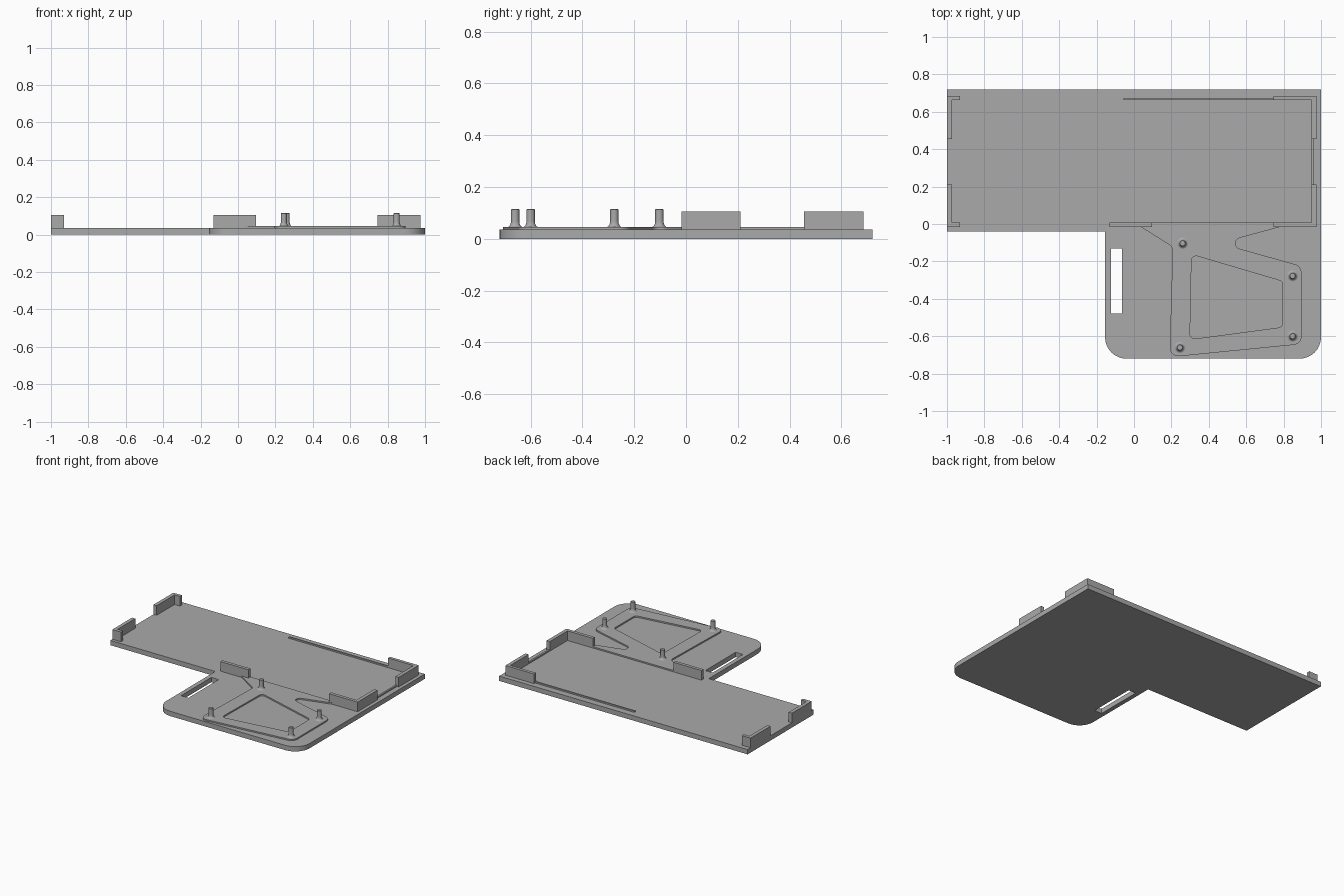
import bpy, math
from mathutils import Vector

cube = bpy.data.objects.get("Cube")
if cube:
    bpy.data.objects.remove(cube, do_unlink=True)

GREY = (0.4, 0.4, 0.4, 1)
mat = bpy.data.materials.new("plain grey")
mat.use_nodes = True
mat.diffuse_color = GREY
mat.node_tree.nodes["Principled BSDF"].inputs["Base Color"].default_value = GREY

BASE_TOP, PAD_TOP, WALL_TOP, PIN_TOP = 0.035, 0.045, 0.105, 0.115


def rounded(corners, steps=8):
    """Outline from (x, y, radius) corners, each rounded by an arc."""
    out = []
    for i, (x, y, r) in enumerate(corners):
        p = Vector((x, y))
        if r == 0:
            out.append(p)
            continue
        a = (Vector(corners[i - 1][:2]) - p).normalized()
        b = (Vector(corners[(i + 1) % len(corners)][:2]) - p).normalized()
        half = a.angle(b) / 2
        centre = p + (a + b).normalized() * r / math.sin(half)
        start = p + a * r / math.tan(half) - centre
        end = p + b * r / math.tan(half) - centre
        sweep = math.pi - 2 * half
        for k in range(steps + 1):
            t = k / steps
            out.append(centre + (start * math.sin((1 - t) * sweep)
                                 + end * math.sin(t * sweep)) / math.sin(sweep))
    return out


def slab(name, loops, z0, z1):
    """Flat plate from outlines; inner outlines become holes."""
    curve = bpy.data.curves.new(name, 'CURVE')
    curve.dimensions = '2D'
    curve.fill_mode = 'BOTH'
    curve.extrude = (z1 - z0) / 2
    for loop in loops:
        pts = rounded(loop)
        spline = curve.splines.new('POLY')
        spline.points.add(len(pts) - 1)
        for sp, p in zip(spline.points, pts):
            sp.co = (p.x, p.y, 0, 1)
        spline.use_cyclic_u = True
    ob = bpy.data.objects.new(name, curve)
    ob.location.z = (z0 + z1) / 2
    bpy.context.collection.objects.link(ob)
    finish(ob, True)


def finish(ob, convert=False):
    bpy.ops.object.select_all(action='DESELECT')
    ob.select_set(True)
    bpy.context.view_layer.objects.active = ob
    if convert:
        bpy.ops.object.convert(target='MESH')
    ob = bpy.context.object
    ob.data.materials.clear()
    ob.data.materials.append(mat)
    bpy.ops.object.shade_smooth_by_angle(angle=math.radians(30))


def rect(x0, x1, y0, y1):
    return [(x0, y0, 0), (x1, y0, 0), (x1, y1, 0), (x0, y1, 0)]


# L-shaped base with a strap slot
slab("base_plate", [
    [(-1, 0.72, 0), (-1, -0.04, 0), (-0.155, -0.04, 0), (-0.155, -0.72, 0.115),
     (1, -0.72, 0.115), (1, 0.72, 0)],
    rect(-0.123, -0.064, -0.479, -0.131)], 0, BASE_TOP)

# Raised frame carrying the pins
slab("mounting_frame", [
    [(0.03, 0.007, 0), (0.03, -0.011, 0), (0.207, -0.123, 0.04), (0.19, -0.712, 0.045),
     (0.896, -0.642, 0.045), (0.896, -0.225, 0.05), (0.46, -0.103, 0.03),
     (0.79, -0.013, 0), (0.79, 0.007, 0)],
    [(0.308, -0.163, 0.025), (0.795, -0.307, 0.025), (0.795, -0.551, 0.025),
     (0.299, -0.617, 0.025)]], BASE_TOP - 0.005, PAD_TOP)

# Corner brackets and the middle stop
F0, F1, B0, B1 = -0.017, 0.007, 0.662, 0.685
for side, xo, xi, xe in (("right", -1, -0.974, -0.93), ("left", 0.975, 0.949, 0.745)):
    for end, o, i, e in (("front", F0, F1, 0.21), ("back", B1, B0, 0.455)):
        slab(f"{end}_{side}_bracket", [[(xo, o, 0), (xe, o, 0), (xe, i, 0),
             (xi, i, 0), (xi, e, 0), (xo, e, 0)]], BASE_TOP - 0.005, WALL_TOP)
slab("middle_stop", [rect(-0.13, 0.095, F0, F1)], BASE_TOP - 0.005, WALL_TOP)

# Low locating lips between the brackets
slab("back_lip", [rect(-0.055, 0.745, B0, 0.673)], BASE_TOP - 0.005, PAD_TOP)
slab("side_lip", [rect(0.949, 0.962, 0.21, 0.455)], BASE_TOP - 0.005, PAD_TOP)

# Pins with flared feet, turned from a profile
N = 24
R, FLARE = 0.016, 0.014
profile = [(R + FLARE * (1 - math.sin(a)), PAD_TOP + 0.024 * (1 - math.cos(a)))
           for a in (math.pi / 2 * k / 6 for k in range(7))]
profile += [(R, PIN_TOP - 0.002), (R - 0.002, PIN_TOP)]
for k, (x, y) in enumerate([(0.26, -0.103), (0.848, -0.277), (0.848, -0.6), (0.245, -0.66)]):
    verts = [(r * math.cos(2 * math.pi * j / N), r * math.sin(2 * math.pi * j / N), z)
             for r, z in profile for j in range(N)]
    faces = [(i * N + j, i * N + (j + 1) % N, (i + 1) * N + (j + 1) % N, (i + 1) * N + j)
             for i in range(len(profile) - 1) for j in range(N)]
    faces.append(tuple(range(len(verts) - N, len(verts))))
    faces.append(tuple(reversed(range(N))))
    me = bpy.data.meshes.new("pin")
    me.from_pydata(verts, [], faces)
    pin = bpy.data.objects.new(f"pin_{k + 1}", me)
    pin.location = (x, y, 0)
    bpy.context.collection.objects.link(pin)
    finish(pin)
